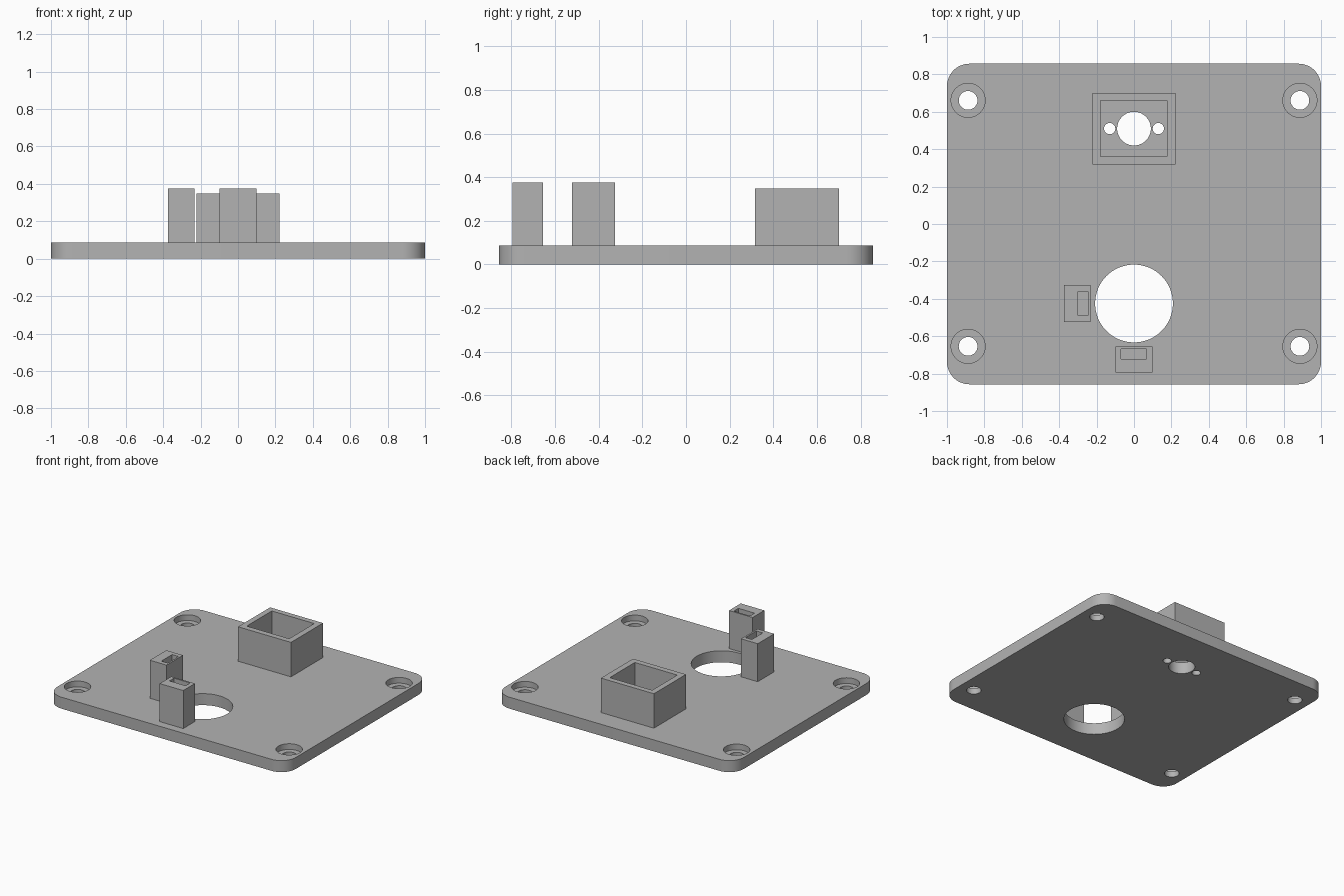
import bpy, bmesh, math
from mathutils import Matrix

cube = bpy.data.objects.get("Cube")
if cube:
    bpy.data.objects.remove(cube)

grey = bpy.data.materials.new("plain grey")
grey.use_nodes = True
GREY = (0.45, 0.45, 0.45, 1)
grey.diffuse_color = GREY
grey.node_tree.nodes["Principled BSDF"].inputs["Base Color"].default_value = GREY

TOP = 0.087      # upper face of the plate
LOW = -0.1       # cutters start below the plate
HALF_Y = 0.857


def make(name, bm):
    mesh = bpy.data.meshes.new(name)
    bm.to_mesh(mesh)
    bm.free()
    obj = bpy.data.objects.new(name, mesh)
    mesh.materials.append(grey)
    bpy.context.collection.objects.link(obj)
    return obj


def block(name, x, y, z, radius=0):
    bm = bmesh.new()
    size = [b - a for a, b in (x, y, z)]
    mid = [(a + b) / 2 for a, b in (x, y, z)]
    bmesh.ops.create_cube(bm, size=1, matrix=Matrix.Translation(mid) @ Matrix.Diagonal((*size, 1)))
    if radius:
        upright = [e for e in bm.edges if abs(e.verts[0].co.z - e.verts[1].co.z) > 0.01]
        bmesh.ops.bevel(bm, geom=upright, offset=radius, segments=12, profile=0.5, affect='EDGES')
    return make(name, bm)


def cylinder(name, x, y, radius, z):
    bm = bmesh.new()
    bmesh.ops.create_cone(bm, cap_ends=True, segments=64, radius1=radius, radius2=radius,
                          depth=z[1] - z[0], matrix=Matrix.Translation((x, y, (z[0] + z[1]) / 2)))
    return make(name, bm)


def cut(obj, cutter):
    cutter.hide_render = True
    mod = obj.modifiers.new("cut", 'BOOLEAN')
    mod.operation = 'DIFFERENCE'
    mod.solver = 'EXACT'
    mod.object = cutter
    bpy.context.view_layer.objects.active = obj
    bpy.ops.object.modifier_apply(modifier=mod.name)
    bpy.data.objects.remove(cutter)


# Base plate with rounded corners
plate = block("base_plate", (-1, 1), (-HALF_Y, HALF_Y), (0, TOP), 0.12)

# Counterbored screw holes in the corners
for x in (-0.887, 0.887):
    for y in (-0.654, 0.661):
        cut(plate, cylinder("screw_hole", x, y, 0.05, (LOW, 1)))
        cut(plate, cylinder("counterbore", x, y, 0.091, (TOP / 2, 1)))

# Large opening, then the round hole and two pin holes inside the socket
for x, y, r in ((0, -0.425, 0.208), (0, 0.51, 0.09), (-0.13, 0.51, 0.03), (0.13, 0.51, 0.03)):
    cut(plate, cylinder("through_hole", x, y, r, (LOW, 1)))

# Rectangular open-topped socket
socket = block("socket_walls", (-0.222, 0.222), (0.317, 0.701), (TOP, 0.348))
cut(socket, block("socket_cavity", (-0.179, 0.177), (0.36, 0.66), (LOW, 1)))

# Two slotted posts beside the large opening
side_post = block("side_post", (-0.373, -0.233), (-0.523, -0.326), (TOP, 0.375))
cut(side_post, block("side_slot", (-0.3, -0.246), (-0.49, -0.36), (0.2, 1)))
front_post = block("front_post", (-0.1, 0.098), (-0.795, -0.655), (TOP, 0.375))
cut(front_post, block("front_slot", (-0.07, 0.066), (-0.721, -0.667), (0.2, 1)))

# Smooth curved walls, sharp edges kept
bpy.ops.object.select_all(action='DESELECT')
plate.select_set(True)
bpy.context.view_layer.objects.active = plate
bpy.ops.object.shade_smooth_by_angle(angle=math.radians(30))
